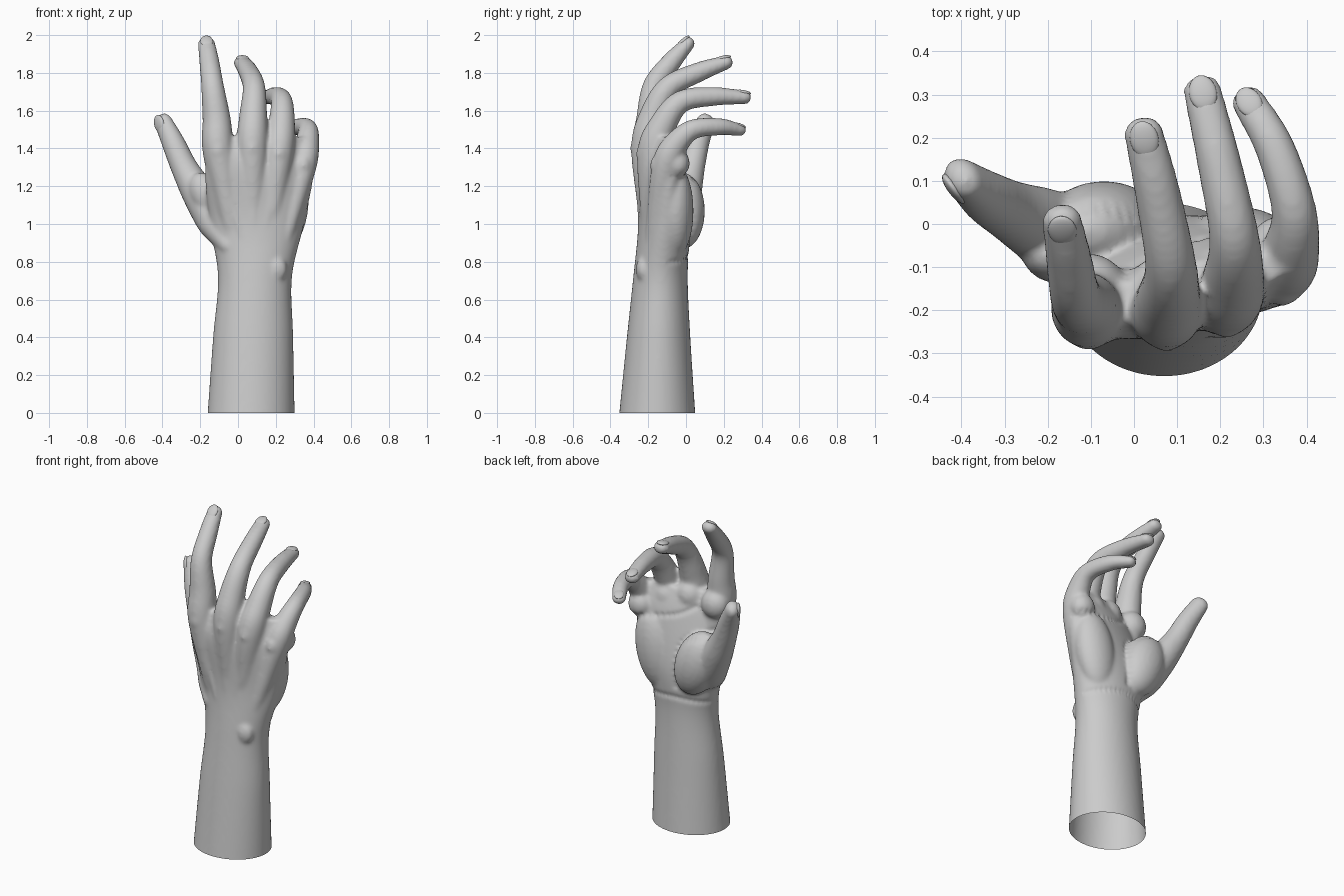
import bpy, bmesh, math
from mathutils import Vector, Matrix

if "Cube" in bpy.data.objects:
    bpy.data.objects.remove(bpy.data.objects["Cube"])

TAU = 2 * math.pi


def spline(pts, steps=8):
    """Catmull-Rom through rows of any length."""
    p = [pts[0]] + list(pts) + [pts[-1]]
    out = []
    for i in range(1, len(p) - 2):
        for s in range(steps):
            t = s / steps
            out.append([0.5 * (2 * b + (c - a) * t + (2 * a - 5 * b + 4 * c - d) * t * t
                               + (3 * b - a - 3 * c + d) * t ** 3)
                        for a, b, c, d in zip(*p[i - 1:i + 3])])
    return out + [list(pts[-1])]


def skin_rings(bm, rings):
    """Bridge point rings into a closed surface."""
    loops = [[bm.verts.new(v) for v in r] for r in rings]
    n = len(loops[0])
    for a, b in zip(loops, loops[1:]):
        for i in range(n):
            j = (i + 1) % n
            bm.faces.new((a[i], a[j], b[j], b[i]))
    bm.faces.new(loops[0][::-1])
    bm.faces.new(loops[-1])


def oval(c, s, d, w, h, n=32):
    return [c + s * w * math.cos(TAU * i / n) + d * h * math.sin(TAU * i / n) for i in range(n)]


def limb(bm, pts, widths, depths, side):
    """Tapered oval tube with round ends; returns its last point, frame and radii."""
    rows = spline([(*p, w, h) for p, w, h in zip(pts, widths, depths)])
    P = [Vector(r[:3]) for r in rows]
    last = len(P) - 1
    angles = [k * TAU / 26 for k in range(1, 7)]
    rings = []
    for k, c in enumerate(P):
        t = (P[min(k + 1, last)] - P[max(k - 1, 0)]).normalized()
        s = (side - t * side.dot(t)).normalized()
        d = s.cross(t)
        w, h = rows[k][3:]
        start = [oval(c - t * h * math.sin(a), s, d, w * math.cos(a), h * math.cos(a)) for a in angles]
        end = [oval(c + t * h * math.sin(a), s, d, w * math.cos(a), h * math.cos(a)) for a in angles]
        rings += (start[::-1] if k == 0 else []) + [oval(c, s, d, w, h)] + (end if k == last else [])
    skin_rings(bm, rings)
    return P[-1], (s, t, d), (w, h)


def blob(bm, c, r, tilt=0):
    m = Matrix.Translation(c) @ Matrix.Rotation(math.radians(tilt), 4, 'Y') @ Matrix.Diagonal((*r, 1))
    bmesh.ops.create_uvsphere(bm, u_segments=24, v_segments=16, radius=1, matrix=m)


def add_object(name, bm):
    bmesh.ops.recalc_face_normals(bm, faces=bm.faces[:])
    me = bpy.data.meshes.new(name)
    bm.to_mesh(me)
    bm.free()
    me.shade_smooth()
    ob = bpy.data.objects.new(name, me)
    bpy.context.collection.objects.link(ob)
    return ob


bm = bmesh.new()
X = Vector((1, 0, 0))

# forearm and palm: z, centre x, centre y, half width, half depth; the palm twists as it rises
body = [(-.06, .068, -.153, .233, .206), (.4, .08, -.145, .212, .168), (.72, .09, -.135, .196, .144),
        (1, .1, -.117, .25, .135), (1.3, .115, -.145, .295, .105), (1.46, .12, -.15, .25, .055)]
rings = []
for z, cx, cy, rx, ry in spline(body):
    tw = .25 * min(max((z - .8) / .55, 0), 1)
    u = Vector((math.cos(tw), math.sin(tw), 0))
    rings.append(oval(Vector((cx, cy, z)), u * rx, Vector((-u.y, u.x, 0)) * ry, 1, 1, 48))
skin_rings(bm, rings)

# digits: scale, width direction, then knuckle, shaft, two joints and tip
digits = {
    "index": (1, X, (-.105, -.198, 1.4), (-.113, -.188, 1.55), (-.135, -.168, 1.73),
              (-.152, -.075, 1.86), (-.167, .01, 1.955)),
    "middle": (1, X, (.075, -.2, 1.41), (.08, -.175, 1.56), (.085, -.095, 1.72),
               (.055, .07, 1.805), (.022, .212, 1.855)),
    "ring": (.97, X, (.215, -.17, 1.38), (.23, -.13, 1.51), (.232, -.03, 1.645),
             (.198, .14, 1.675), (.158, .31, 1.67)),
    "little": (.87, Vector((1, .35, 0)), (.345, -.1, 1.32), (.365, -.055, 1.42), (.37, .035, 1.5),
               (.325, .18, 1.515), (.264, .285, 1.497)),
    "thumb": (1.17, Vector((.6, -.7, 0)), (-.125, -.05, 1.03), (-.212, -.005, 1.17), (-.285, .03, 1.3),
              (-.343, .063, 1.43), (-.396, .105, 1.54)),
}
widths = (.06, .075, .084, .075, .06, .053, .046)
depths = (.08, .09, .09, .077, .061, .052, .037)
tips = {}
for name, (k, side, *joints) in digits.items():
    knuckle = Vector(joints[0])
    wrist = Vector((.09 + (knuckle.x - .09) * .55, -.15, .9))
    path = [wrist, (wrist + knuckle) / 2, *joints]
    tips[name] = limb(bm, path, [w * k for w in widths], [h * k for h in depths], side)
    if name != "thumb":
        # pad under the finger root, knuckle and tendon on the back of the hand
        blob(bm, knuckle + Vector((0, .055, 0)), Vector((.085, .075, .09)) * k)
        back = knuckle + Vector((0, -.057, -.01))
        blob(bm, back, Vector((.045, .038, .06)) * k)
        root = Vector((.09 + (knuckle.x - .09) * .3, -.238, .88))
        mid = root.lerp(back, .55) + Vector((0, .002, 0))
        limb(bm, [root, mid, back], (.014, .014, .018), (.014, .016, .022), X)

# fleshy masses: thumb pad, heel of palm, thumb web, wrist bone
blob(bm, (-.07, -.015, 1.07), (.135, .115, .21), -20)
blob(bm, (.245, -.055, 1.07), (.125, .095, .25), 10)
blob(bm, (-.165, -.07, 1.15), (.085, .07, .13), -25)
blob(bm, (.2, -.225, .76), (.06, .04, .07))
hand = add_object("hand", bm)

# fuse everything into one smooth skin
fuse = hand.modifiers.new("fuse", 'REMESH')
fuse.mode = 'VOXEL'
fuse.voxel_size = .0105
soften = hand.modifiers.new("soften", 'SMOOTH')
soften.factor = .5
soften.iterations = 9
skin = bpy.data.meshes.new_from_object(hand.evaluated_get(bpy.context.evaluated_depsgraph_get()))
hand.modifiers.clear()
hand.data = skin

# palm and wrist creases in x, z
creases = [spline(c) for c in ([(-.15, 1.26), (.04, 1.17), (.06, .9)],
                               [(0, 1.37), (.12, 1.31), (.4, 1.26)],
                               [(-.1, .81), (.08, .83), (.28, .8)])]
marks = [Vector(q) for c in creases for q in c]
bm = bmesh.new()
bm.from_mesh(skin)
bm.normal_update()
for v in bm.verts:
    if v.normal.y > .25 and .75 < v.co.z < 1.42 and v.co.x > -.2:
        d = min((v.co.xz - p).length for p in marks)
        v.co.y -= .008 * math.exp(-(d / .016) ** 2)
# open cut at the bottom of the forearm
bmesh.ops.bisect_plane(bm, geom=bm.verts[:] + bm.edges[:] + bm.faces[:], plane_co=(0, 0, 0),
                       plane_no=(0, 0, 1), clear_inner=True)
bm.to_mesh(skin)
bm.free()
skin.shade_smooth()

# fingernails
for name, (p, (s, t, d), (w, h)) in tips.items():
    bm = bmesh.new()
    t = (t - d * .12).normalized()
    m = Matrix((s * w * .72, t * w * .95, s.cross(t) * h * .34)).transposed().to_4x4()
    m.translation = p - t * .008 + d * h * .72
    bmesh.ops.create_uvsphere(bm, u_segments=24, v_segments=12, radius=1, matrix=m)
    add_object(name + "_nail", bm)
